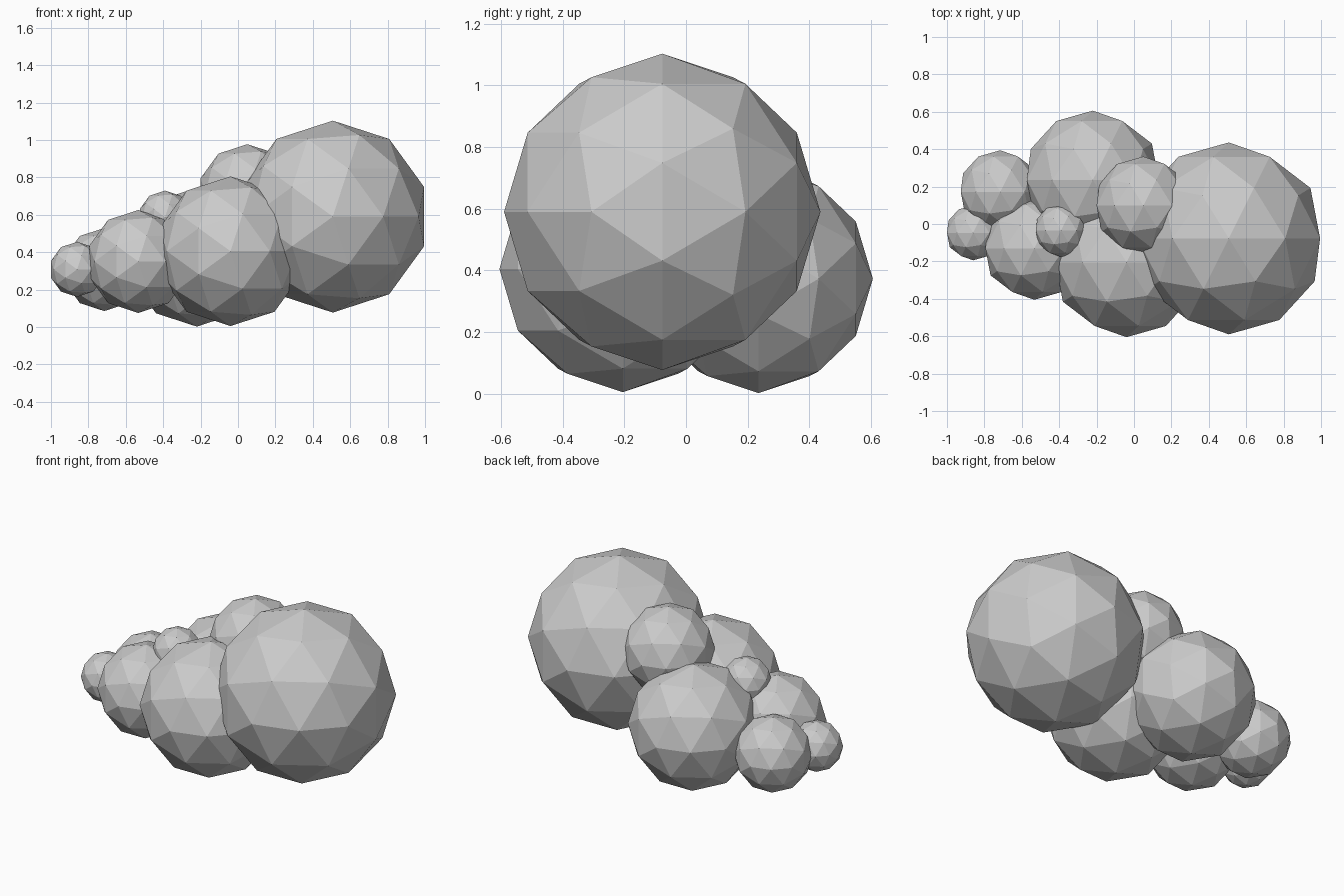
import bpy
import math

cube = bpy.data.objects.get("Cube")
if cube:
    bpy.data.objects.remove(cube, do_unlink=True)

# One plain grey for the whole cluster
grey = bpy.data.materials.new("light_grey")
grey.use_nodes = True
colour = (0.6, 0.6, 0.6, 1)
grey.diffuse_color = colour
grey.node_tree.nodes["Principled BSDF"].inputs["Base Color"].default_value = colour


def puff(name, centre, radius):
    """Faceted ball with its pole pointing to the front."""
    bpy.ops.mesh.primitive_ico_sphere_add(
        subdivisions=2, radius=radius, location=centre,
        rotation=(math.pi / 2, 0, 0))
    ball = bpy.context.object
    ball.name = name
    ball.data.materials.append(grey)
    bpy.ops.object.shade_flat()


# Large puffs
puff("main_puff", (0.507, -0.077, 0.59), 0.513)
puff("front_puff", (-0.04, -0.205, 0.405), 0.4)
puff("back_puff", (-0.22, 0.235, 0.373), 0.371)

# Medium puffs
puff("upper_puff", (0.05, 0.098, 0.714), 0.263)
puff("side_puff", (-0.533, -0.13, 0.35), 0.275)
puff("back_side_puff", (-0.715, 0.172, 0.307), 0.222)

# Small puffs
puff("top_small_puff", (-0.39, -0.034, 0.587), 0.142)
puff("end_small_puff", (-0.86, -0.047, 0.308), 0.147)
